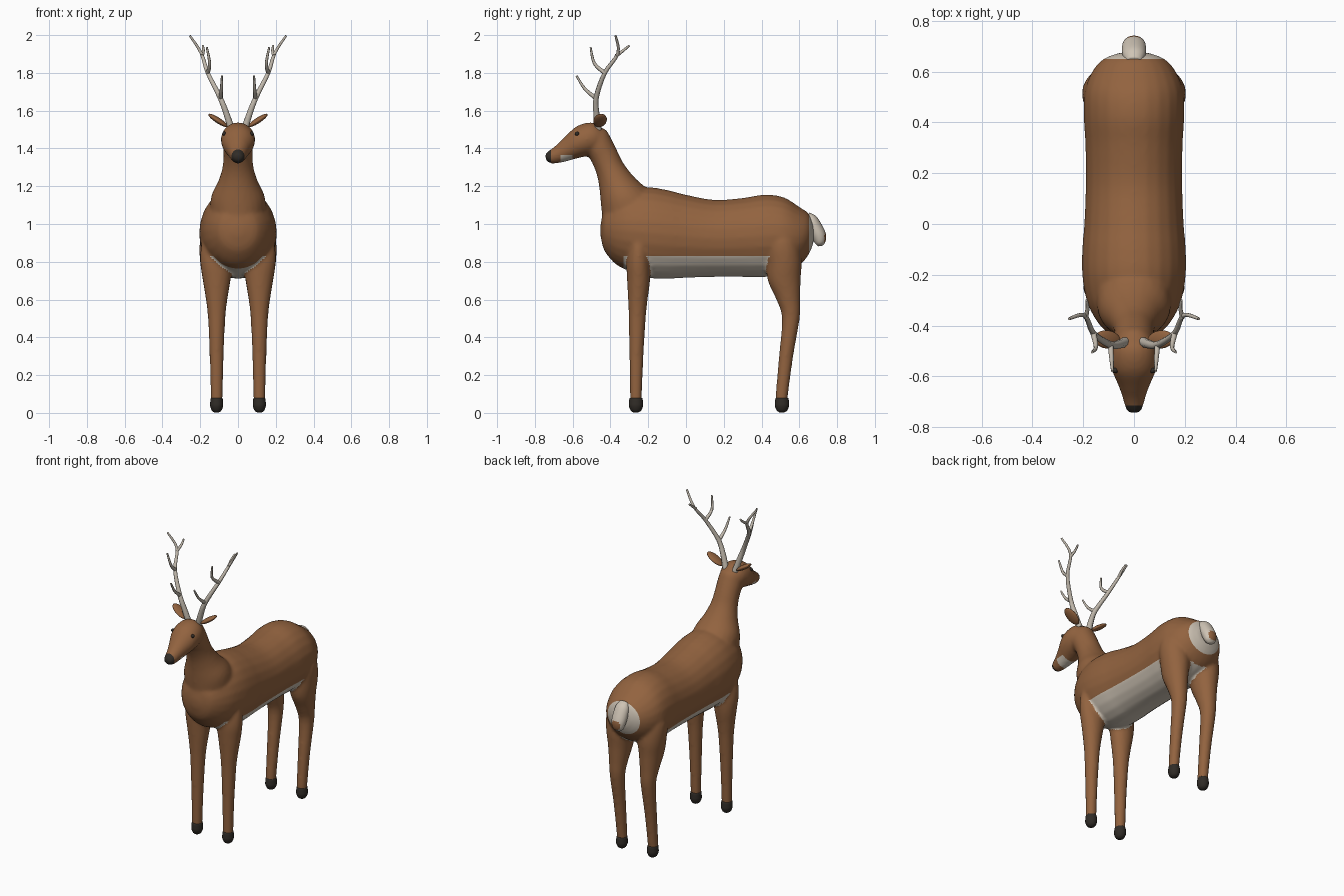
import bpy, bmesh, math
from mathutils import Vector

cube = bpy.data.objects.get("Cube")
if cube:
    bpy.data.objects.remove(cube, do_unlink=True)


def material(name, rgb):
    m = bpy.data.materials.new(name)
    m.use_nodes = True
    m.diffuse_color = (*rgb, 1)
    bsdf = next(n for n in m.node_tree.nodes if n.type == "BSDF_PRINCIPLED")
    bsdf.inputs["Base Color"].default_value = (*rgb, 1)
    bsdf.inputs["Roughness"].default_value = 0.8
    return m


BROWN = material("brown_fur", (0.29, 0.125, 0.05))
CREAM = material("cream_fur", (0.62, 0.55, 0.46))
DARK = material("dark_horn", (0.03, 0.025, 0.02))
BONE = material("antler_bone", (0.53, 0.48, 0.41))


def smooth_rows(rows, steps):
    """Catmull-Rom interpolation of rows of numbers."""
    out = []
    for i in range(len(rows) - 1):
        quad = [rows[max(i - 1, 0)], rows[i], rows[i + 1], rows[min(i + 2, len(rows) - 1)]]
        for s in range(steps):
            t = s / steps
            out.append([0.5 * (2 * b + (c - a) * t + (2 * a - 5 * b + 4 * c - d) * t * t
                               + (3 * b - a - 3 * c + d) * t ** 3) for a, b, c, d in zip(*quad)])
    return out + [list(rows[-1])]


def loft(bm, rows, xc=0.0, sides=24, steps=4):
    """Skin elliptic rings; each row is (y1, z1, y2, z2, half_width)."""
    rings = []
    for y1, z1, y2, z2, w in smooth_rows(rows, steps):
        mid, half = Vector((xc, (y1 + y2) / 2, (z1 + z2) / 2)), Vector((0, (y2 - y1) / 2, (z2 - z1) / 2))
        angles = [2 * math.pi * k / sides for k in range(sides)]
        rings.append([bm.verts.new(mid + half * math.sin(a) + Vector((w * math.cos(a), 0, 0))) for a in angles])
    faces = [bm.faces.new(rings[0]), bm.faces.new(rings[-1])]
    for r, q in zip(rings, rings[1:]):
        for k in range(sides):
            n = (k + 1) % sides
            faces.append(bm.faces.new((r[k], r[n], q[n], q[k])))
    bmesh.ops.recalc_face_normals(bm, faces=faces)


def add_object(name, bm, *mats):
    me = bpy.data.meshes.new(name)
    bm.to_mesh(me)
    bm.free()
    for m in mats:
        me.materials.append(m)
    for p in me.polygons:
        p.use_smooth = True
    ob = bpy.data.objects.new(name, me)
    bpy.context.collection.objects.link(ob)
    return ob


def baked(ob):
    bpy.context.view_layer.update()
    return bpy.data.meshes.new_from_object(ob.evaluated_get(bpy.context.evaluated_depsgraph_get()))


# Torso: y, bottom, top, half width
torso = [(-.453, .94, .99, .025), (-.44, .88, 1.06, .08), (-.42, .84, 1.1, .115), (-.37, .785, 1.15, .155),
         (-.3, .75, 1.18, .187), (-.2, .715, 1.195, .204), (-.1, .71, 1.18, .204), (0, .715, 1.155, .196),
         (.15, .72, 1.128, .19), (.3, .72, 1.138, .191), (.42, .72, 1.156, .198), (.52, .74, 1.14, .195),
         (.6, .78, 1.09, .165), (.65, .84, 1.055, .12), (.675, .9, 1.0, .055)]
# Neck and head: throat point, upper point, half width
neck = [(-.44, 1.0, -.15, 1.15, .15), (-.45, 1.1, -.22, 1.2, .14), (-.46, 1.2, -.275, 1.25, .105),
        (-.475, 1.27, -.33, 1.32, .083), (-.5, 1.33, -.365, 1.39, .077), (-.53, 1.38, -.395, 1.45, .078),
        (-.54, 1.43, -.42, 1.495, .07), (-.52, 1.48, -.45, 1.51, .04)]
head = [(-.42, 1.43, -.425, 1.48, .04), (-.46, 1.38, -.465, 1.525, .075), (-.52, 1.36, -.51, 1.538, .09),
        (-.575, 1.348, -.58, 1.517, .086), (-.62, 1.335, -.645, 1.458, .063), (-.67, 1.323, -.69, 1.415, .046),
        (-.71, 1.32, -.735, 1.382, .034), (-.737, 1.33, -.748, 1.366, .02)]
# Legs: height, front, back, half width
LEG_X = .113
front_leg = [(.05, -.295, -.235, .031), (.1, -.297, -.233, .032), (.3, -.3, -.225, .037), (.5, -.303, -.213, .046),
             (.6, -.307, -.203, .057), (.7, -.312, -.19, .073), (.8, -.315, -.19, .087), (.9, -.3, -.2, .08),
             (.98, -.27, -.23, .04)]
hind_leg = [(.05, .478, .538, .031), (.1, .475, .541, .032), (.3, .492, .568, .037), (.5, .508, .602, .046),
            (.6, .478, .605, .057), (.7, .433, .607, .073), (.8, .425, .612, .088), (.9, .42, .6, .09),
            (1.0, .46, .56, .06)]

bm = bmesh.new()
loft(bm, [(y, b, y, t, w) for y, b, t, w in torso])
loft(bm, neck)
loft(bm, head)
for side in (-1, 1):
    for leg in (front_leg, hind_leg):
        loft(bm, [(a, z, b, z, w) for z, a, b, w in leg], side * LEG_X)

# Fuse the lofts into one soft skin
raw = add_object("body_source", bm)
fuse = raw.modifiers.new("fuse", "REMESH")
fuse.mode, fuse.voxel_size = "VOXEL", 0.01
relax = raw.modifiers.new("relax", "SMOOTH")
relax.factor, relax.iterations = 0.5, 7
skin = baked(raw)
bpy.data.objects.remove(raw, do_unlink=True)


def in_leg(c):
    for leg in (front_leg, hind_leg):
        for (z0, a0, b0, w0), (z1, a1, b1, w1) in zip(leg, leg[1:]):
            if z0 <= c.z < z1:
                t = (c.z - z0) / (z1 - z0)
                a, b, w = a0 + (a1 - a0) * t, b0 + (b1 - b0) * t, w0 + (w1 - w0) * t
                if ((abs(c.x) - LEG_X) / w) ** 2 + ((2 * c.y - a - b) / (b - a)) ** 2 < 1.12:
                    return True
    return False


def fur_index(c):
    if c.y < -.715:
        return 2                                            # nose
    if c.y > .65 and c.z > .8:
        return 1                                            # rump patch
    if -.665 < c.y < -.6 and c.z < 1.365:
        return 1                                            # chin
    if .69 < c.z < .83 and -.33 < c.y < .6 and not in_leg(c):
        return 1                                            # belly
    return 0


bm = bmesh.new()
bm.from_mesh(skin)
for axis, pos in (("y", -.715), ("y", .65), ("y", -.665), ("y", -.6), ("z", 1.365), ("z", .83), ("y", -.33)):
    normal = Vector((0, axis == "y", axis == "z"))
    bmesh.ops.bisect_plane(bm, geom=bm.verts[:] + bm.edges[:] + bm.faces[:], dist=1e-5,
                           plane_co=normal * pos, plane_no=normal)
for f in bm.faces:
    f.material_index = fur_index(f.calc_center_median())
add_object("body", bm, BROWN, CREAM, DARK)

# Tail with a brown tip
bm = bmesh.new()
loft(bm, [(.63, 1.03, .655, 1.06, .03), (.64, .99, .69, 1.04, .045), (.655, .95, .722, .99, .048),
          (.67, .92, .741, .945, .045), (.685, .895, .738, .905, .035), (.7, .882, .722, .885, .015)])
for f in bm.faces:
    c = f.calc_center_median()
    f.material_index = int(c.y > .72 and c.z < .96 and f.normal.y > .84)
add_object("tail", bm, CREAM, BROWN)


def ellipsoid(name, mat, centre, size, x_axis=(1, 0, 0)):
    bm = bmesh.new()
    bmesh.ops.create_uvsphere(bm, u_segments=20, v_segments=12, radius=1)
    ob = add_object(name, bm, mat)
    ob.location, ob.scale = centre, size
    ob.rotation_euler = Vector(x_axis).to_track_quat("X", "Z").to_euler()


def antler_branch(name, pts, r0, r1, side):
    cu = bpy.data.curves.new(name, "CURVE")
    cu.dimensions, cu.bevel_depth, cu.bevel_resolution, cu.use_fill_caps = "3D", 1, 2, True
    rows = smooth_rows(pts, 4)
    sp = cu.splines.new("POLY")
    sp.points.add(len(rows) - 1)
    for i, (x, y, z) in enumerate(rows):
        sp.points[i].co = (side * x, y, z, 1)
        sp.points[i].radius = r0 + (r1 - r0) * i / (len(rows) - 1)
    tube = bpy.data.objects.new(name, cu)
    bpy.context.collection.objects.link(tube)
    bm = bmesh.new()
    bm.from_mesh(baked(tube))
    bpy.data.objects.remove(tube, do_unlink=True)
    add_object(name, bm, BONE)


branches = {
    "beam": ([(.035, -.465, 1.5), (.06, -.474, 1.58), (.095, -.475, 1.67), (.16, -.43, 1.8),
              (.195, -.36, 1.905), (.255, -.373, 1.997)], .02, .006),
    "brow_tine": ([(.092, -.475, 1.665), (.088, -.535, 1.715), (.085, -.58, 1.785)], .012, .005),
    "middle_tine": ([(.16, -.43, 1.8), (.15, -.485, 1.85), (.165, -.505, 1.935)], .012, .005),
    "upper_tine": ([(.19, -.37, 1.89), (.183, -.33, 1.92), (.187, -.3, 1.945)], .01, .005)}

for side, label in ((1, "left"), (-1, "right")):
    for part, (pts, r0, r1) in branches.items():
        antler_branch(f"{label}_antler_{part}", pts, r0, r1, side)
    ellipsoid(f"{label}_ear", BROWN, (side * .105, -.455, 1.548), (.062, .036, .015), (side * .8, .1, .52))
    ellipsoid(f"{label}_eye", DARK, (side * .073, -.577, 1.478), (.01, .011, .011))
    # Hooves
    for leg, y in (("front", -.265), ("hind", .508)):
        bm = bmesh.new()
        loft(bm, [(y - r, z, y + r, z, r * .92) for z, r in
                  ((.002, .012), (.012, .027), (.035, .037), (.055, .037), (.077, .034), (.08, .025))], side * LEG_X)
        add_object(f"{label}_{leg}_hoof", bm, DARK)
